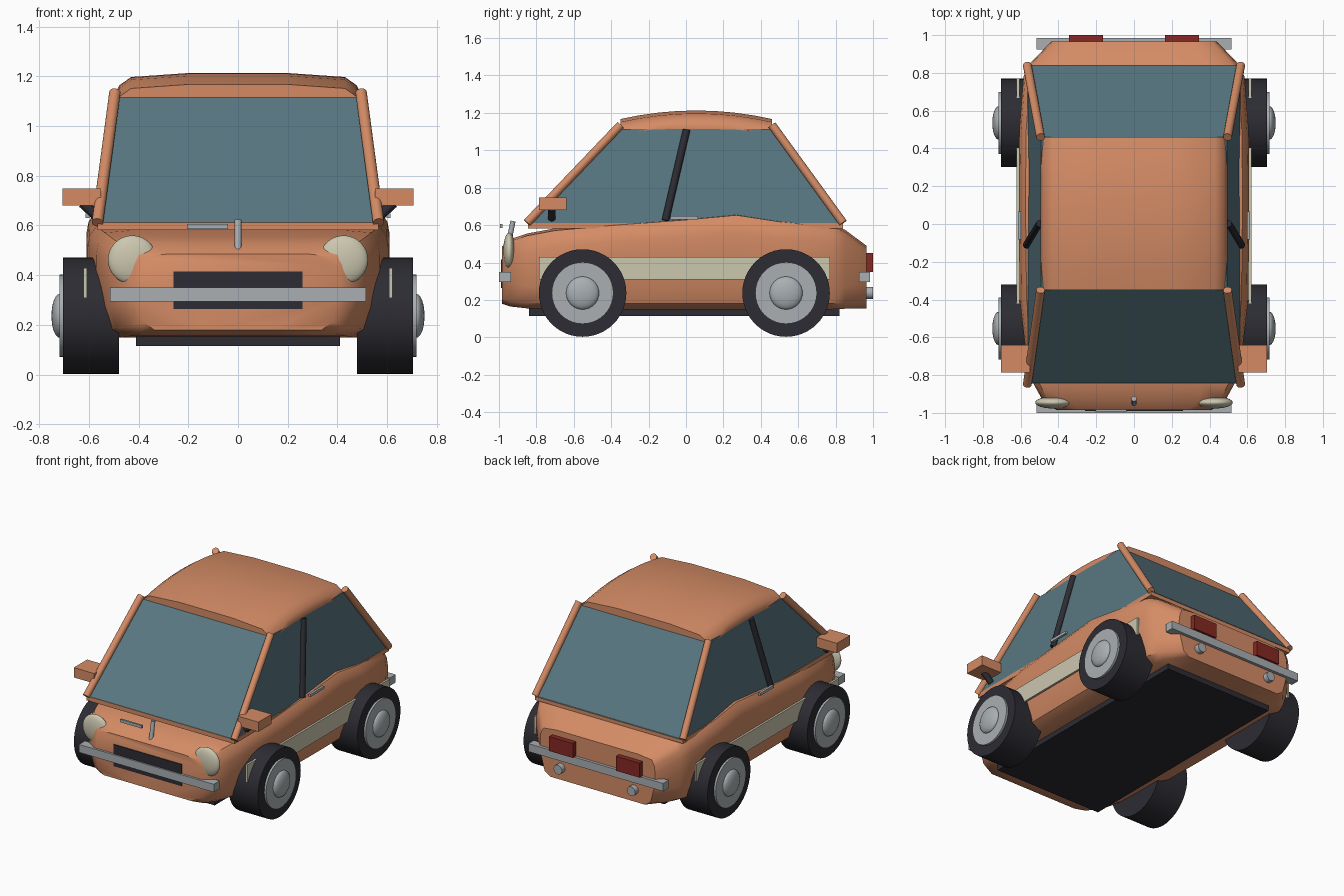
import bpy, bmesh, math
from mathutils import Vector, Matrix

if "Cube" in bpy.data.objects:
    bpy.data.objects.remove(bpy.data.objects["Cube"])


def material(name, rgb):
    m = bpy.data.materials.new(name)
    m.diffuse_color = (*rgb, 1)
    m.use_nodes = True
    m.node_tree.nodes["Principled BSDF"].inputs["Base Color"].default_value = m.diffuse_color
    return m


ORANGE = material("orange paint", (0.66, 0.26, 0.13))
GLASS = material("blue grey glass", (0.098, 0.185, 0.22))
DARK = material("dark rubber", (0.025, 0.025, 0.033))
METAL = material("grey metal", (0.40, 0.43, 0.45))
CREAM = material("cream", (0.60, 0.57, 0.43))
RED = material("red lens", (0.24, 0.022, 0.017))


def finish(name, bm, mat, angle=35):
    bmesh.ops.recalc_face_normals(bm, faces=bm.faces[:])
    me = bpy.data.meshes.new(name)
    bm.to_mesh(me)
    bm.free()
    me.materials.append(mat)
    me.shade_smooth()
    me.set_sharp_from_angle(angle=math.radians(angle))
    ob = bpy.data.objects.new(name, me)
    bpy.context.collection.objects.link(ob)
    return ob


def box(name, lo, hi, mat):
    lo, hi = Vector(lo), Vector(hi)
    bm = bmesh.new()
    bmesh.ops.create_cube(bm, size=1)
    for v in bm.verts:
        v.co = (lo + hi) / 2 + v.co * (hi - lo)
    return finish(name, bm, mat)


def rod(name, a, b, r, mat, sides=16):
    a, b = Vector(a), Vector(b)
    bm = bmesh.new()
    bmesh.ops.create_cone(bm, cap_ends=True, segments=sides, radius1=r, radius2=r, depth=(b - a).length)
    turn = (b - a).to_track_quat('Z', 'Y').to_matrix().to_4x4()
    bm.transform(Matrix.Translation((a + b) / 2) @ turn)
    return finish(name, bm, mat)


def ellipsoid(name, c, radii, mat):
    bm = bmesh.new()
    bmesh.ops.create_uvsphere(bm, u_segments=32, v_segments=16, radius=1)
    bm.transform(Matrix.Translation(c) @ Matrix.Diagonal((*radii, 1)))
    return finish(name, bm, mat, 60)


def loft(name, sections, mat, angle=35):
    """sections: list of (y, half profile [(x, z)...] from bottom to top)"""
    bm = bmesh.new()
    rings = []
    for y, half in sections:
        pts = half + [(-x, z) for x, z in reversed(half)]
        rings.append([bm.verts.new((x, y, z)) for x, z in pts])
    n = len(rings[0])
    for r, s in zip(rings, rings[1:]):
        for i in range(n):
            bm.faces.new((r[i], r[(i + 1) % n], s[(i + 1) % n], s[i]))
    bm.faces.new(rings[0])
    bm.faces.new(rings[-1])
    return finish(name, bm, mat, angle)


# lower body: y, half width, bottom, top
stations = [(-0.985, .41, .18, .485), (-0.94, .48, .165, .525), (-0.85, .53, .155, .555),
            (-0.70, .57, .15, .583), (-0.4, .605, .15, .61), (0, .61, .15, .64),
            (.27, .61, .15, .665), (.5, .607, .15, .63), (.78, .585, .15, .605),
            (.85, .55, .153, .575), (.965, .44, .155, .49)]


def body_half(w, b, t):
    return [(.3 * w, b), (.82 * w, b), (.92 * w, b + .03), (.975 * w, b + .12), (w, t - .17),
            (w, t - .1), (.985 * w, t - .05), (.94 * w, t - .012), (.7 * w, t), (.3 * w, t)]


loft("body", [(y, body_half(w, b, t)) for y, w, b, t in stations], ORANGE, 40)
box("underbody", (-.41, -.84, .115), (.41, .82, .17), DARK)

# cabin: belt, glass, roof
box("belt", (-.565, -.845, .582), (.565, .84, .612), ORANGE)
bm = bmesh.new()
bmesh.ops.create_cube(bm, size=1)
for v in bm.verts:
    up = v.co.z > 0
    w = .492 if up else .562
    y = (.46 if up else .842) if v.co.y > 0 else (-.35 if up else -.845)
    v.co = (math.copysign(w, v.co.x), y, 1.115 if up else .608)
finish("cabin_glass", bm, GLASS)


def roof_half(t):
    return [(.49, 1.1), (.494, t - .085), (.478, t - .05), (.43, t - .016), (.2, t)]


roof = []
for i in range(9):
    y = -.35 + .81 * i / 8
    roof.append((y, roof_half(1.213 - .28 * (y - .055) ** 2)))
loft("roof", roof, ORANGE, 40)

# front details
box("grille", (-.26, -.99, .265), (.26, -.95, .415), DARK)
box("front_bumper", (-.515, -1, .295), (.515, -.935, .35), METAL)
rod("hood_strip", (0, -.955, .47), (0, -.925, .622), .014, METAL)
box("nose_badge_bar", (-.205, -.995, .585), (-.04, -.982, .605), METAL)

# rear bumper
box("rear_bumper", (-.515, .925, .295), (.515, .985, .35), METAL)

for s, side in ((1, "right"), (-1, "left")):
    def sbox(name, lo, hi, mat):
        xs = sorted((s * lo[0], s * hi[0]))
        box(f"{name}_{side}", (xs[0], *lo[1:]), (xs[1], *hi[1:]), mat)

    def srod(name, a, b, r, mat, sides=16):
        rod(f"{name}_{side}", (s * a[0], *a[1:]), (s * b[0], *b[1:]), r, mat, sides)

    # wheels
    for y, end in ((-.553, "front"), (.535, "rear")):
        srod(f"{end}_tyre", (.478, y, .237), (.703, y, .237), .234, DARK, 48)
        srod(f"{end}_wheel_disc", (.68, y, .237), (.717, y, .237), .165, METAL, 40)
        ellipsoid(f"{end}_hub_cap_{side}", (s * .717, y, .237), (.033, .088, .088), METAL)
    # pillars
    srod("front_pillar", (.565, -.85, .612), (.495, -.35, 1.135), .023, ORANGE)
    srod("rear_pillar", (.565, .84, .612), (.495, .46, 1.135), .023, ORANGE)
    srod("door_pillar", (.568, -.11, .625), (.498, .003, 1.11), .02, DARK)
    # side trim, handle and mirror
    sbox("side_stripe", (.607, -.785, .308), (.621, .77, .43), CREAM)
    sbox("door_handle", (.598, -.083, .63), (.614, .065, .648), METAL)
    sbox("mirror", (.55, -.785, .68), (.705, -.64, .748), ORANGE)
    srod("mirror_stalk", (.565, -.718, .635), (.625, -.718, .69), .02, DARK)
    # lamps and exhausts
    ellipsoid(f"headlight_{side}", (s * .425, -.945, .462), (.098, .032, .098), CREAM)
    sbox("tail_light", (.165, .95, .35), (.345, 1, .45), RED)
    srod("exhaust", (.28, .93, .238), (.28, 1, .238), .032, METAL)
